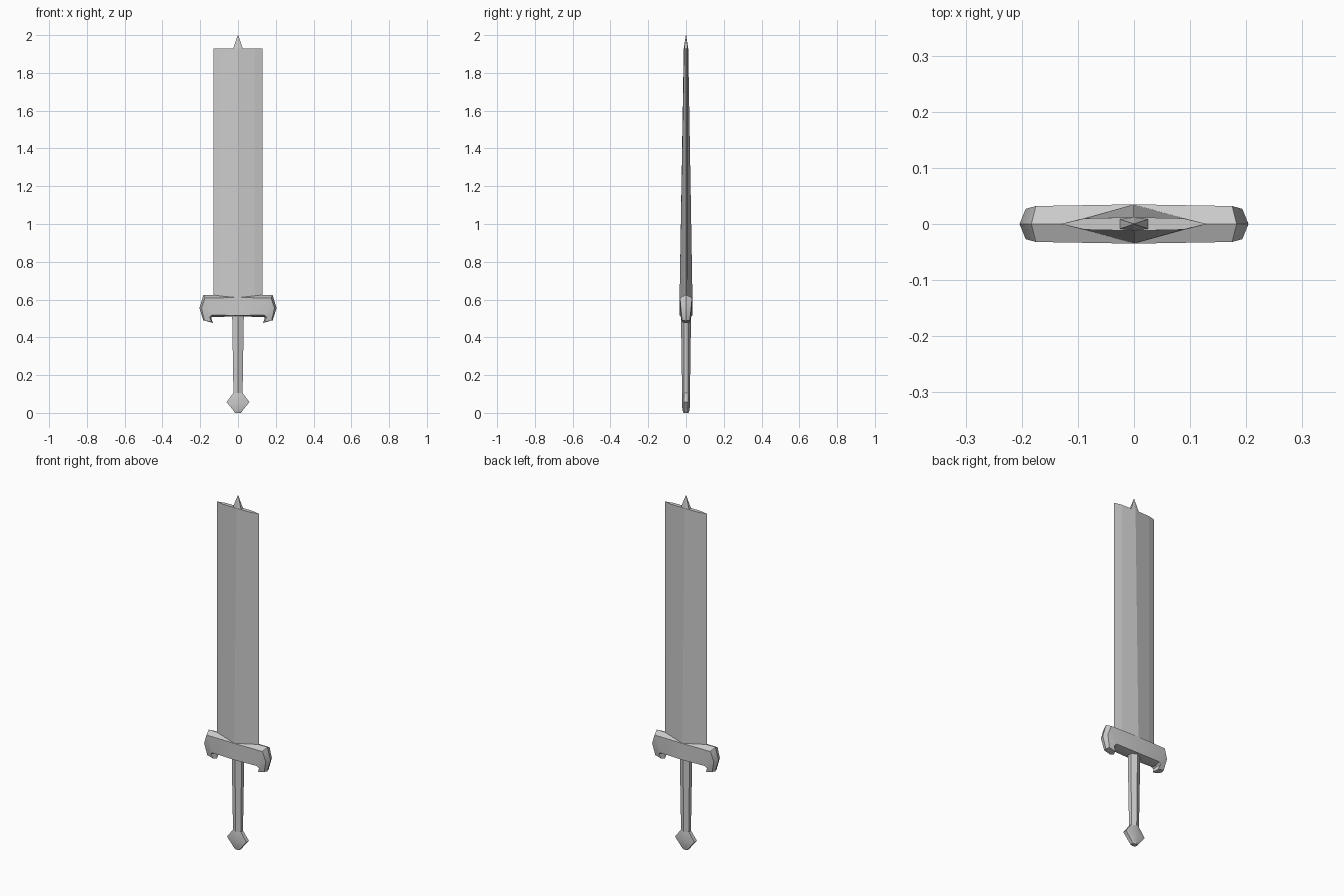
import bpy, bmesh

if "Cube" in bpy.data.objects:
    bpy.data.objects.remove(bpy.data.objects["Cube"])


def loft(name, rings, smooth=False):
    """Skin closed rings of equal length and cap both ends."""
    bm = bmesh.new()
    loops = [[bm.verts.new(p) for p in ring] for ring in rings]
    n = len(loops[0])
    for a, b in zip(loops, loops[1:]):
        for i in range(n):
            j = (i + 1) % n
            bm.faces.new((a[i], a[j], b[j], b[i]))
    bm.faces.new(loops[0])
    bm.faces.new(loops[-1])
    bmesh.ops.remove_doubles(bm, verts=bm.verts, dist=0.0001)
    bmesh.ops.recalc_face_normals(bm, faces=bm.faces)
    mesh = bpy.data.meshes.new(name)
    bm.to_mesh(mesh)
    bm.free()
    ob = bpy.data.objects.new(name, mesh)
    bpy.context.collection.objects.link(ob)
    if smooth:
        bpy.ops.object.select_all(action='DESELECT')
        ob.select_set(True)
        bpy.context.view_layer.objects.active = ob
        bpy.ops.object.shade_smooth_by_angle(angle=0.6)
    return ob


def hexagon(z, x, y_edge, y_mid):
    """Six-sided section with ridges on the front and back."""
    return [(x, -y_edge, z), (x, y_edge, z), (0, y_mid, z),
            (-x, y_edge, z), (-x, -y_edge, z), (0, -y_mid, z)]


def blade_section(z, x, bevel_x, bevel_y, ridge):
    """Sharp-edged section with edge bevels and a central ridge."""
    return [(x, 0, z), (bevel_x, bevel_y, z), (0, ridge, z), (-bevel_x, bevel_y, z),
            (-x, 0, z), (-bevel_x, -bevel_y, z), (0, -ridge, z), (bevel_x, -bevel_y, z)]


# Broad blade with a thinning ridge
loft("blade", [blade_section(0.57, 0.13, 0.088, 0.011, 0.035),
               blade_section(1.93, 0.13, 0.088, 0.010, 0.012)])

# Small spike at the end of the blade
loft("blade_spike", [hexagon(1.925, 0.027, 0.009, 0.0125),
                     hexagon(2.0, 0.001, 0.0005, 0.001)])

# Grip
loft("grip", [hexagon(0.095, 0.024, 0.010, 0.021),
              hexagon(0.53, 0.031, 0.012, 0.027)])

# Pommel
loft("pommel", [hexagon(0.0, 0.016, 0.008, 0.014),
                hexagon(0.015, 0.026, 0.010, 0.019),
                hexagon(0.057, 0.061, 0.011, 0.022),
                hexagon(0.105, 0.025, 0.010, 0.021)], smooth=True)

# Crossguard stations: outer ridge, outer edge, inner edge, inner ridge, half depth
stations = [
    ((0.0, 0.623), (0.0, 0.610), (0.0, 0.516), (0.0, 0.510), 0.035),
    ((0.183, 0.625), (0.175, 0.609), (0.140, 0.518), (0.138, 0.508), 0.032),
    ((0.204, 0.555), (0.193, 0.555), (0.150, 0.506), (0.142, 0.503), 0.027),
    ((0.183, 0.487), (0.178, 0.490), (0.140, 0.480), (0.132, 0.475), 0.020),
]


def guard_ring(st, side):
    ridge, outer, inner, keel, d = st
    pts = [(*ridge, 0), (*outer, d), (*inner, d), (*keel, 0), (*inner, -d), (*outer, -d)]
    return [(side * x, y, z) for x, z, y in pts]


# Crossguard with hooked ends, mirrored in x
rings = [guard_ring(s, -1) for s in reversed(stations)]
rings += [guard_ring(s, 1) for s in stations[1:]]
loft("crossguard", rings, smooth=True)
